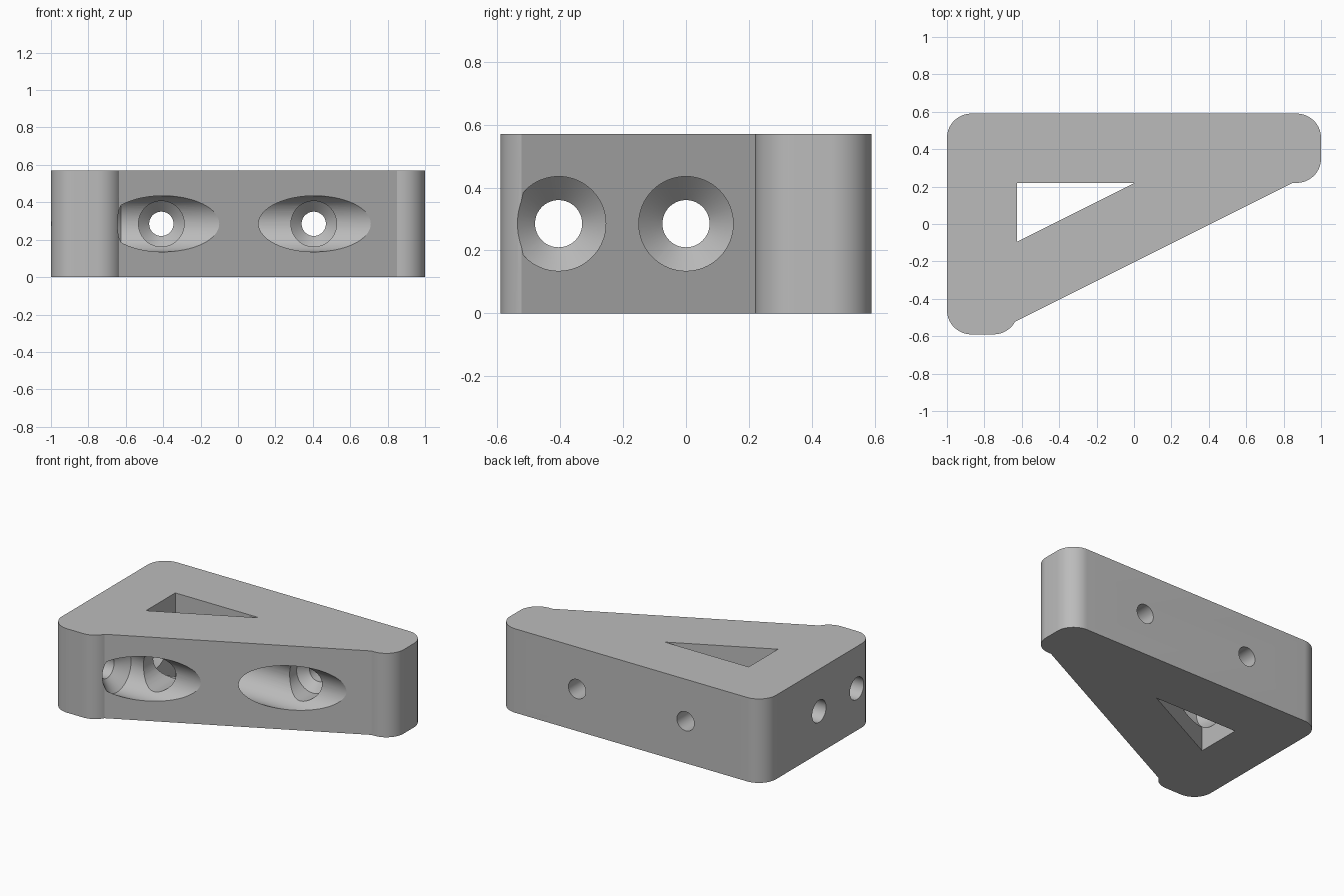
import bpy
import bmesh
from math import cos, sin, radians, pi
from mathutils import Vector

cube = bpy.data.objects.get("Cube")
if cube:
    bpy.data.objects.remove(cube, do_unlink=True)

HEIGHT = 0.57
MID = HEIGHT / 2
CORNER = 0.13

grey = bpy.data.materials.new("plain grey")
grey.use_nodes = True
grey.diffuse_color = (0.5, 0.5, 0.5, 1)
bsdf = next(n for n in grey.node_tree.nodes if n.type == 'BSDF_PRINCIPLED')
bsdf.inputs["Base Color"].default_value = grey.diffuse_color


def add_object(name, bm):
    bmesh.ops.recalc_face_normals(bm, faces=bm.faces)
    mesh = bpy.data.meshes.new(name)
    bm.to_mesh(mesh)
    bm.free()
    mesh.materials.append(grey)
    obj = bpy.data.objects.new(name, mesh)
    bpy.context.collection.objects.link(obj)
    return obj


def prism(name, outline, low, high):
    bm = bmesh.new()
    base = bm.faces.new([bm.verts.new((x, y, low)) for x, y in outline])
    top = bmesh.ops.extrude_face_region(bm, geom=[base])["geom"]
    bmesh.ops.translate(bm, vec=(0, 0, high - low),
                        verts=[v for v in top if isinstance(v, bmesh.types.BMVert)])
    return add_object(name, bm)


def arc(cx, cy, start, end, steps=16):
    angles = [radians(start + (end - start) * i / steps) for i in range(steps + 1)]
    return [(cx + CORNER * cos(a), cy + CORNER * sin(a)) for a in angles]


def screw_cutter(name, origin, direction, profile, sides=64):
    """Stepped round cutter: profile holds (distance along axis, radius)."""
    d = Vector(direction)
    up = Vector((0, 0, 1))
    side = d.cross(up)
    bm = bmesh.new()
    rings = []
    for t, r in profile:
        rings.append([bm.verts.new(Vector(origin) + d * t
                      + (side * cos(2 * pi * i / sides) + up * sin(2 * pi * i / sides)) * r)
                      for i in range(sides)])
    for a, b in zip(rings, rings[1:]):
        for i in range(sides):
            j = (i + 1) % sides
            bm.faces.new((a[i], a[j], b[j], b[i]))
    bm.faces.new(rings[0])
    bm.faces.new(rings[-1])
    return add_object(name, bm)


# Wedge body with rounded corners and a sloping front
outline = (arc(-0.87, 0.46, 180, 90) + arc(0.87, 0.46, 90, 0)
           + arc(0.87, 0.35, 0, -90) + [(0.85, 0.22)]
           + arc(-0.75, -0.46, -29, -90, 10) + arc(-0.87, -0.46, -90, -180))
body = prism("corner_bracket", outline, 0, HEIGHT)

# Triangular window through the body
cutters = [prism("window_cutter", [(-0.625, 0.22), (0.005, 0.22), (-0.625, -0.095)],
                 -0.2, HEIGHT + 0.2)]

# Countersunk screw holes through the left-hand wall
for y in (-0.405, 0):
    cutters.append(screw_cutter("side_hole_cutter", (-0.625, y, MID), (-1, 0, 0),
                   [(-1.7, 0.15), (0, 0.15), (0.075, 0.075), (0.6, 0.075)]))

# Countersunk screw holes through the back wall
for x in (-0.41, 0.405):
    cutters.append(screw_cutter("back_hole_cutter", (x, 0.225, MID), (0, 1, 0),
                   [(-1, 0.122), (0, 0.122), (0.057, 0.065), (0.6, 0.065)]))

bpy.ops.object.select_all(action='DESELECT')
bpy.context.view_layer.objects.active = body
body.select_set(True)
for cutter in cutters:
    cutter.hide_render = True
    mod = body.modifiers.new("cut", 'BOOLEAN')
    mod.operation = 'DIFFERENCE'
    mod.solver = 'EXACT'
    mod.object = cutter
    bpy.ops.object.modifier_apply(modifier=mod.name)
    bpy.data.objects.remove(cutter, do_unlink=True)

bpy.ops.object.shade_smooth_by_angle(angle=radians(20))
